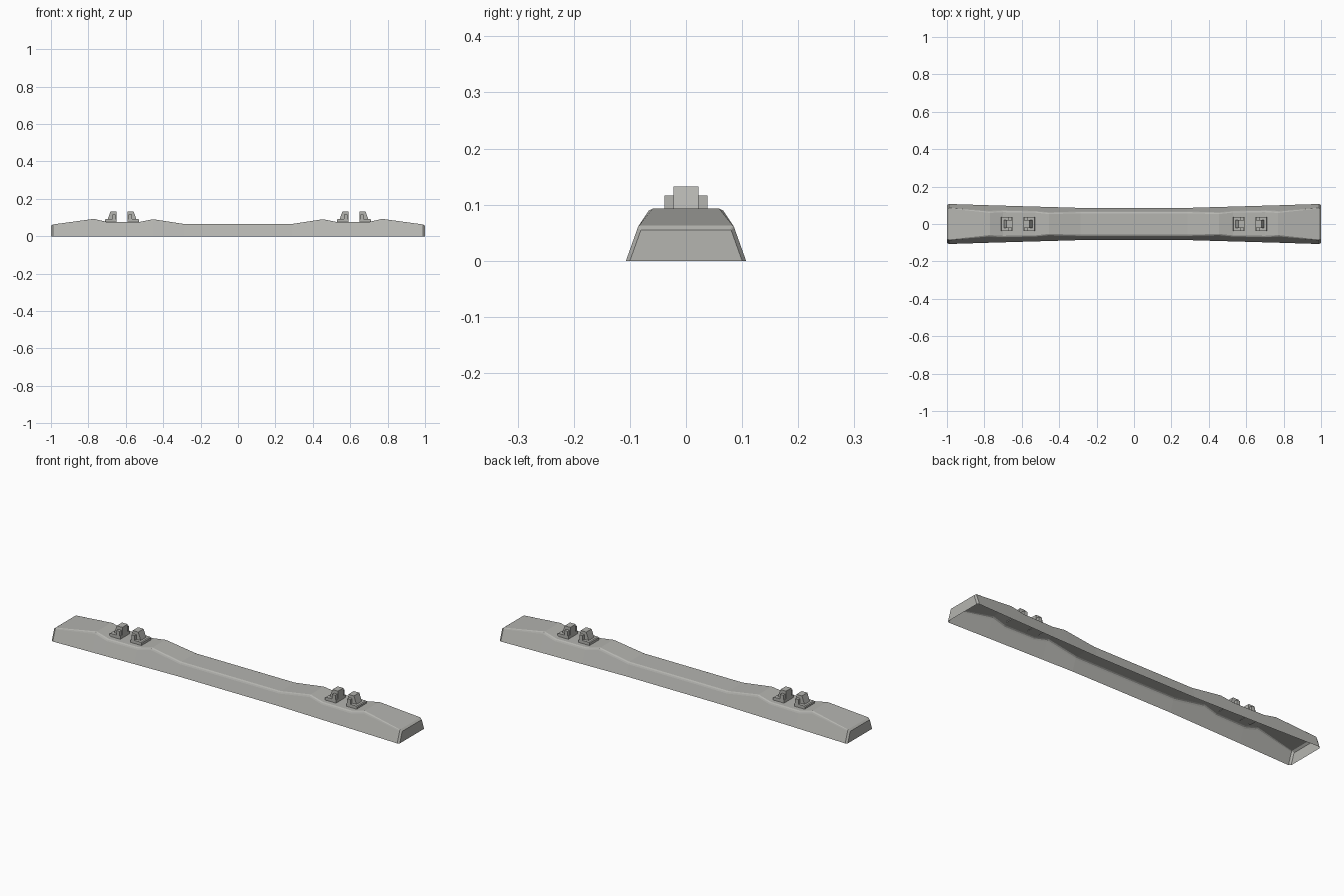
import bpy, bmesh

if "Cube" in bpy.data.objects:
    bpy.data.objects.remove(bpy.data.objects["Cube"])

# Weathered concrete grey
concrete = bpy.data.materials.new("concrete")
concrete.diffuse_color = (0.46, 0.46, 0.435, 1)
concrete.use_nodes = True
concrete.node_tree.nodes["Principled BSDF"].inputs["Base Color"].default_value = concrete.diffuse_color


def make_object(name, bm):
    bmesh.ops.recalc_face_normals(bm, faces=bm.faces)
    mesh = bpy.data.meshes.new(name)
    bm.to_mesh(mesh)
    bm.free()
    mesh.materials.append(concrete)
    obj = bpy.data.objects.new(name, mesh)
    bpy.context.collection.objects.link(obj)
    return obj


# Sleeper shell, open underneath: stations of
# (x, foot half width, shoulder y, shoulder z, top y, top z)
half = [
    (0.285, 0.086, 0.067, 0.055, 0.057, 0.065),
    (0.455, 0.091, 0.063, 0.081, 0.053, 0.091),
    (0.530, 0.093, 0.070, 0.066, 0.061, 0.076),
    (0.700, 0.098, 0.074, 0.066, 0.063, 0.076),
    (0.770, 0.100, 0.070, 0.083, 0.059, 0.093),
    (0.990, 0.107, 0.087, 0.056, 0.083, 0.063),
    (1.000, 0.100, 0.081, 0.053, 0.079, 0.055),
]
stations = [(-s[0],) + s[1:] for s in reversed(half)] + half

bm = bmesh.new()
rings = []
for x, foot, sy, sz, ty, tz in stations:
    # rounded upper corner: a middle point pushed slightly outwards
    mid = (ty + (sy - ty) * 0.65, sz + (tz - sz) * 0.65)
    side = [(foot, 0), (sy, sz), mid, (ty, tz)]
    ring = [(-y, z) for y, z in side] + side[::-1]
    rings.append([bm.verts.new((x, y, z)) for y, z in ring])
for a, b in zip(rings, rings[1:]):
    for i in range(len(a) - 1):
        bm.faces.new((a[i], a[i + 1], b[i + 1], b[i]))
bm.faces.new(rings[0])
bm.faces.new(rings[-1][::-1])
make_object("sleeper_shell", bm)


def extrude_profile(name, profile, half_y, origin, direction):
    """Extrude an x-z outline symmetrically along y."""
    bm = bmesh.new()
    front, back = ([bm.verts.new((origin + direction * x, y, z)) for x, z in profile]
                   for y in (-half_y, half_y))
    n = len(profile)
    bm.faces.new(front)
    bm.faces.new(back[::-1])
    for i in range(n):
        j = (i + 1) % n
        bm.faces.new((front[i], front[j], back[j], back[i]))
    make_object(name, bm)


# Rail fastenings: base plate, low shoulder and tall wedge, x measured from the rail side
plate = [(0, 0.074), (0.062, 0.074), (0.062, 0.088), (0.058, 0.092), (0, 0.092)]
shoulder = [(0.004, 0.090), (0.022, 0.090), (0.022, 0.116), (0.004, 0.116)]
wedge = [(0, 0.090), (0.047, 0.090), (0.032, 0.132), (0, 0.132)]
for seat in (-0.62, 0.62):
    for d in (-1, 1):
        start = seat + d * 0.030
        extrude_profile("fastening_plate", plate, 0.038, start, d)
        extrude_profile("fastening_shoulder", shoulder, 0.038, start, d)
        extrude_profile("fastening_wedge", wedge, 0.022, start, d)
